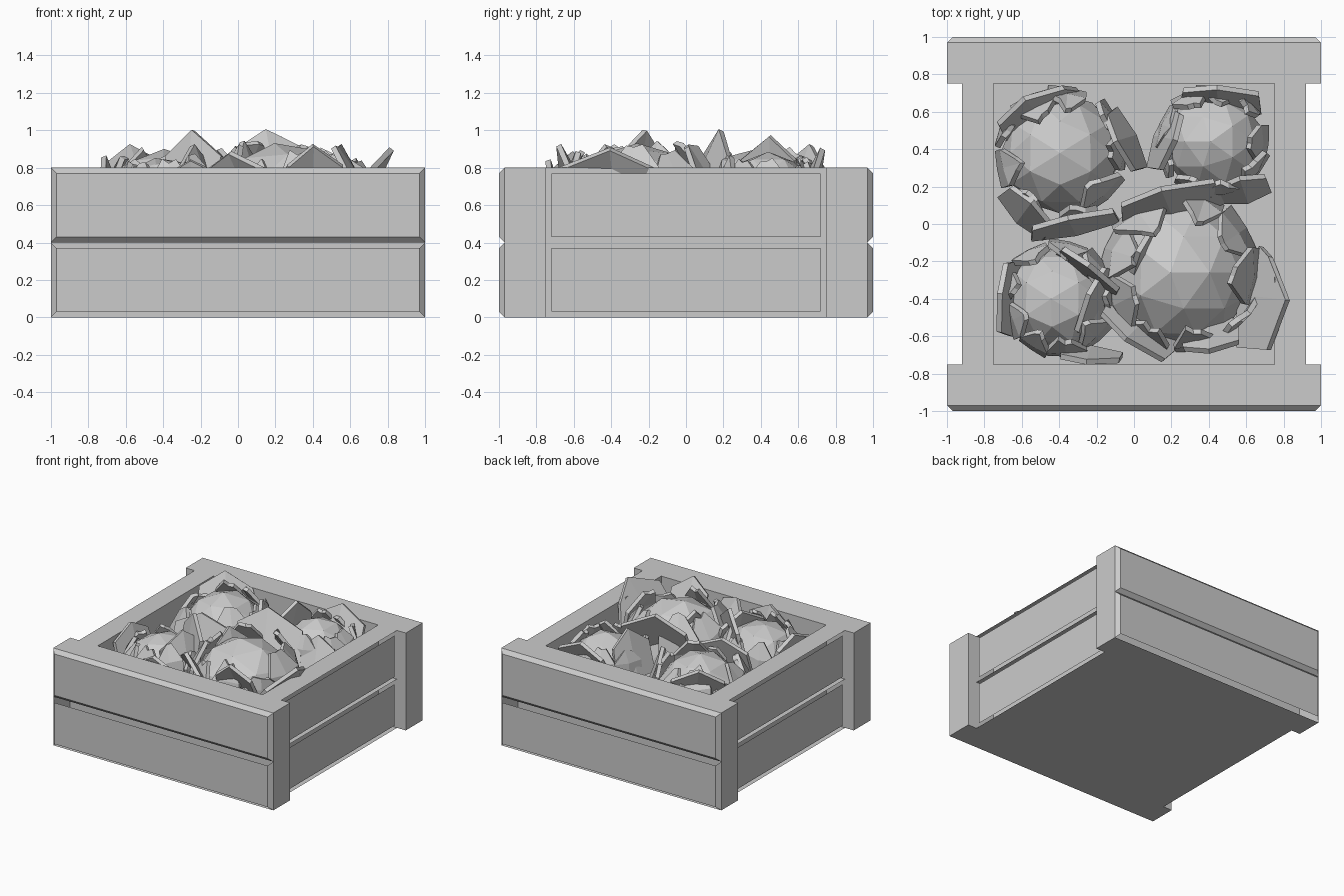
import bpy, bmesh, math, random
from mathutils import Vector, Matrix

random.seed(4)
cube = bpy.data.objects.get("Cube")
if cube:
    bpy.data.objects.remove(cube, do_unlink=True)

grey = bpy.data.materials.new("plain grey")
grey.use_nodes = True
grey.diffuse_color = (0.6, 0.6, 0.6, 1)
grey.node_tree.nodes["Principled BSDF"].inputs["Base Color"].default_value = (0.6, 0.6, 0.6, 1)

INNER = 0.75      # half width of the opening
HEIGHT = 0.8      # crate height
FLOOR = 0.52      # level the contents rest on
EDGE = 0.03       # plank border width


def add_object(name, bm):
    mesh = bpy.data.meshes.new(name)
    bm.to_mesh(mesh)
    bm.free()
    mesh.materials.append(grey)
    obj = bpy.data.objects.new(name, mesh)
    bpy.context.collection.objects.link(obj)
    return obj


def box(size, centre):
    bm = bmesh.new()
    bmesh.ops.create_cube(bm, size=1)
    bmesh.ops.scale(bm, vec=size, verts=bm.verts)
    bmesh.ops.translate(bm, vec=centre, verts=bm.verts)
    return bm


def plank(name, half_length, outer, bottom, angle, raised, is_open):
    """Hollow plank with an inset outer face; is_open picks border faces left as gaps."""
    bm = box((half_length * 2, outer - INNER, HEIGHT / 2),
             (0, -(outer + INNER) / 2, bottom + HEIGHT / 4))
    face = min(bm.faces, key=lambda f: f.calc_center_median().y)
    border = bmesh.ops.inset_region(bm, faces=[face], thickness=EDGE,
                                    use_even_offset=True)["faces"]
    bmesh.ops.translate(bm, vec=(0, -raised, 0), verts=face.verts)
    bm.normal_update()
    gaps = [f for f in border if is_open(f)]
    bmesh.ops.delete(bm, geom=gaps, context="FACES_ONLY")
    bmesh.ops.rotate(bm, matrix=Matrix.Rotation(angle, 3, "Z"), verts=bm.verts)
    add_object(name, bm)


# Crate walls: bevelled end planks, and side planks with open gaps around them
for level, bottom in (("lower", 0), ("upper", HEIGHT / 2)):
    for side, angle in (("front", 0), ("back", math.pi)):
        plank(f"{side}_{level}_plank", 1, 1 - EDGE, bottom, angle, EDGE,
              lambda f: level == "lower" and abs(f.normal.z) > 0.5)
    for side, angle in (("left", math.pi / 2), ("right", -math.pi / 2)):
        plank(f"{side}_{level}_plank", INNER, 0.92, bottom, angle, 0, lambda f: True)

add_object("crate_floor", box((INNER * 2, INNER * 2, FLOOR), (0, 0, FLOOR / 2)))


def solid_leaf(name, bm):
    bmesh.ops.recalc_face_normals(bm, faces=bm.faces)
    obj = add_object(name, bm)
    mod = obj.modifiers.new("thickness", "SOLIDIFY")
    mod.thickness = 0.03
    mod.offset = 0


def inside(p, limit=INNER - 0.02):
    return Vector((max(-limit, min(limit, p.x)), max(-limit, min(limit, p.y)), p.z))


def wrap_leaf(name, centre, radius, turn, high, spread, flare):
    """Folded leaf hugging a head, flaring at the tip."""
    bm = bmesh.new()
    rows = []
    for step, width in ((0, 0.9), (0.55, 1), (1, 0.4)):
        row = []
        for side in (-1, 0, 1):
            elev = high * step + random.uniform(-0.08, 0.08)
            azim = turn + side * spread * width
            r = radius * (1.06 + flare * step + (0.06 if side == 1 else 0))
            p = centre + r * Vector((math.cos(elev) * math.cos(azim),
                                     math.cos(elev) * math.sin(azim), math.sin(elev)))
            row.append(bm.verts.new(inside(p)))
        rows.append(row)
    for a, b in zip(rows, rows[1:]):
        for i in range(2):
            bm.faces.new((a[i], a[i + 1], b[i + 1], b[i]))
    solid_leaf(name, bm)


# Leafy heads: centre x, y, radius, top height
heads = ((-0.39, 0.38, 0.32, 0.9), (0.42, 0.44, 0.27, 0.88),
         (0.25, -0.26, 0.39, 0.93), (-0.4, -0.4, 0.28, 0.86))
for n, (x, y, radius, top) in enumerate(heads, 1):
    centre = Vector((x, y, top - radius))
    bm = bmesh.new()
    bmesh.ops.create_icosphere(bm, subdivisions=2, radius=radius)
    for v in bm.verts:
        v.co *= random.uniform(0.98, 1.02)
    bmesh.ops.rotate(bm, matrix=Matrix.Rotation(n, 3, "Y"), verts=bm.verts)
    bmesh.ops.translate(bm, vec=centre, verts=bm.verts)
    add_object(f"leafy_head_{n}", bm)
    count = 9
    for k in range(count):
        turn = math.tau * (k + random.uniform(-0.2, 0.2)) / count
        wrap_leaf(f"head_{n}_leaf_{k + 1}", centre, radius, turn,
                  random.uniform(0.6, 0.95), random.uniform(0.3, 0.45),
                  random.uniform(0.02, 0.14))

# Loose leaves: base start, base end, lean distance, tip height
loose = ((-0.68, 0.44, -0.3, 0.72, 0.13, 0.92), (0.24, 0.62, 0.68, 0.6, 0.12, 0.9),
         (-0.1, 0.62, 0.06, 0.3, -0.08, 0.9), (0.2, 0.62, 0.08, 0.3, 0.08, 0.97),
         (-0.06, -0.02, 0.48, 0.12, 0.15, 1.0), (0.47, 0.12, 0.73, 0.18, 0.1, 0.86),
         (-0.72, 0.15, -0.48, -0.08, 0.1, 0.84), (-0.55, -0.08, -0.08, 0.02, 0.07, 0.88),
         (0.68, -0.12, 0.56, -0.66, 0.2, 0.9), (-0.12, -0.38, 0.24, -0.66, -0.14, 0.88),
         (-0.42, -0.16, -0.1, -0.4, 0.06, 1.0), (-0.08, -0.25, -0.24, -0.62, -0.1, 0.92),
         (-0.4, -0.66, -0.06, -0.7, -0.06, 0.84), (0.04, -0.3, 0.16, -0.04, 0.08, 0.94),
         (0.24, -0.56, 0.56, -0.52, -0.14, 0.92), (-0.62, -0.2, -0.66, -0.6, -0.08, 0.86))
for n, (ax, ay, bx, by, lean, top) in enumerate(loose, 1):
    a, b = Vector((ax, ay, 0.6)), Vector((bx, by, 0.6))
    along = b - a
    tilt = Vector((-along.y, along.x, 0)).normalized() * lean
    rise = Vector((0, 0, top - 0.6))
    bm = bmesh.new()
    start, end = bm.verts.new(a), bm.verts.new(b)
    middle = bm.verts.new((a + b) / 2 - tilt * 0.3)
    tip = bm.verts.new(a + along * 0.45 + tilt + rise)
    shoulder_a = bm.verts.new(inside(a + along * 0.04 + tilt * 0.8 + rise * 0.65))
    shoulder_b = bm.verts.new(inside(b - along * 0.04 + tilt * 0.8 + rise * 0.65))
    bm.faces.new((start, middle, tip, shoulder_a))
    bm.faces.new((middle, end, shoulder_b, tip))
    solid_leaf(f"loose_leaf_{n}", bm)
